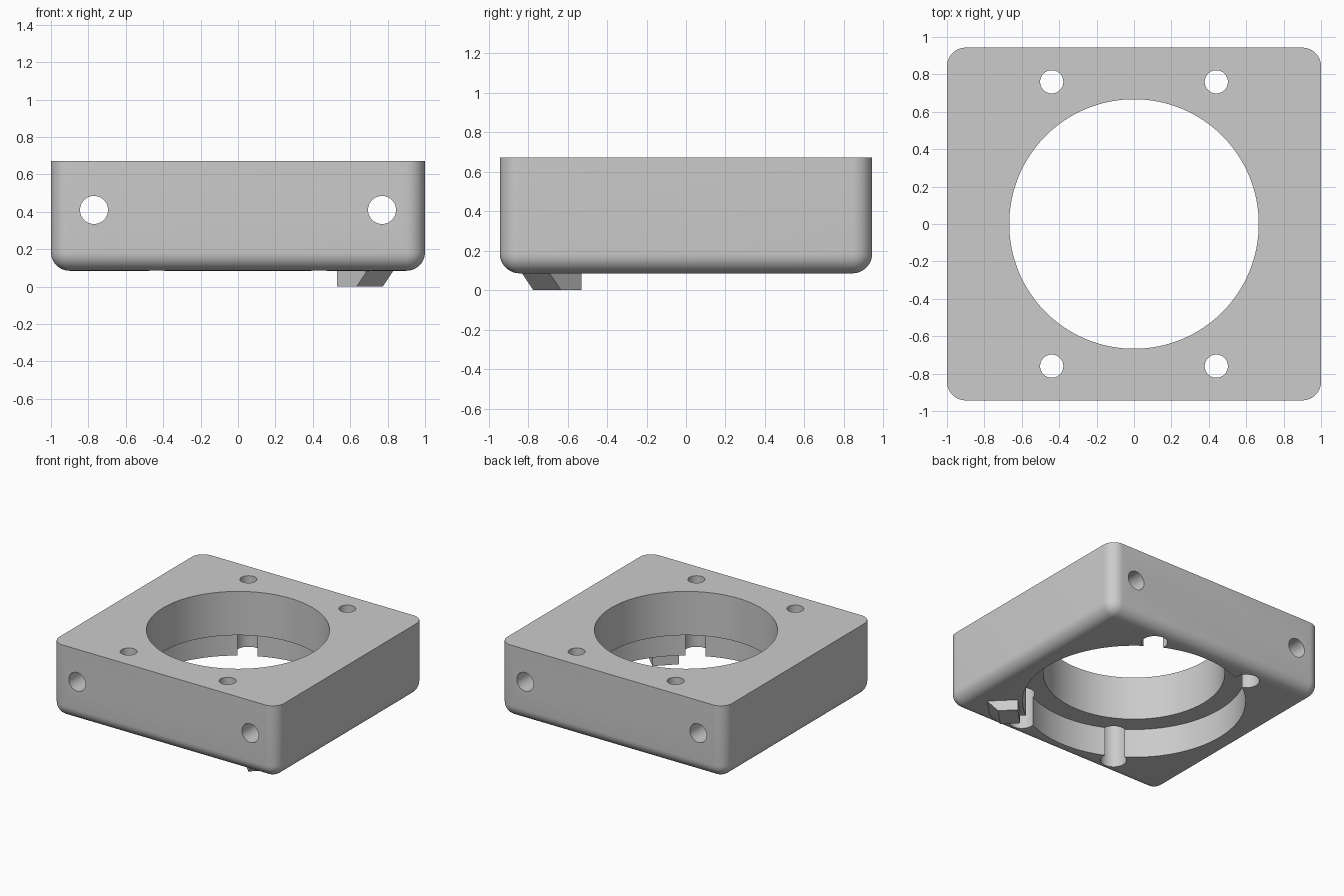
import bpy, bmesh
from math import pi
from mathutils import Vector, Matrix

scene = bpy.context.scene
cube = bpy.data.objects.get("Cube")
if cube:
    bpy.data.objects.remove(cube, do_unlink=True)

grey = bpy.data.materials.new("light_grey")
grey.use_nodes = True
grey.diffuse_color = (0.6, 0.6, 0.6, 1)
grey.node_tree.nodes["Principled BSDF"].inputs["Base Color"].default_value = (0.6, 0.6, 0.6, 1)

BOTTOM, TOP = 0.085, 0.672
HALF_Y = 0.943
ROUND = 0.1


def make_object(name, bm):
    mesh = bpy.data.meshes.new(name)
    bmesh.ops.recalc_face_normals(bm, faces=bm.faces)
    bm.to_mesh(mesh)
    bm.free()
    mesh.materials.append(grey)
    obj = bpy.data.objects.new(name, mesh)
    scene.collection.objects.link(obj)
    return obj


def activate(obj):
    bpy.ops.object.select_all(action='DESELECT')
    obj.select_set(True)
    bpy.context.view_layer.objects.active = obj


def drill(target, radius, start, end, segments=48):
    """Cut a round hole between two points."""
    a, b = Vector(start), Vector(end)
    turn = (b - a).to_track_quat('Z', 'Y').to_matrix().to_4x4()
    bm = bmesh.new()
    bmesh.ops.create_cone(bm, cap_ends=True, segments=segments, radius1=radius, radius2=radius,
                          depth=(b - a).length, matrix=Matrix.Translation((a + b) / 2) @ turn)
    cutter = make_object("hole_cutter", bm)
    cutter.hide_render = True
    mod = target.modifiers.new("hole", 'BOOLEAN')
    mod.operation = 'DIFFERENCE'
    mod.solver = 'EXACT'
    mod.object = cutter
    activate(target)
    bpy.ops.object.modifier_apply(modifier=mod.name)
    bpy.data.objects.remove(cutter, do_unlink=True)


# Housing block, rounded everywhere except around its flat top
bm = bmesh.new()
bmesh.ops.create_cube(bm, size=1)
for v in bm.verts:
    v.co = (v.co.x * 2, v.co.y * 2 * HALF_Y, TOP if v.co.z > 0 else BOTTOM)
edges = [e for e in bm.edges if not all(v.co.z == max(w.co.z for w in bm.verts) for v in e.verts)]
bmesh.ops.bevel(bm, geom=edges, offset=ROUND, segments=10, profile=0.5, affect='EDGES')
housing = make_object("housing", bm)

# Central bore and the wider recess underneath
drill(housing, 0.667, (0, 0, -0.2), (0, 0, 1), 128)
drill(housing, 0.82, (0, 0, -0.2), (0, 0, 0.32), 128)

# Vertical screw holes with head pockets from below
for x in (-0.44, 0.44):
    for y in (-0.76, 0.76):
        drill(housing, 0.062, (x, y, -0.2), (x, y, 1))
        drill(housing, 0.096, (x, y, -0.2), (x, y, 0.45))

# Cross holes running front to back
for x in (-0.77, 0.77):
    drill(housing, 0.075, (x, -1.2, 0.41), (x, 1.2, 0.41))

activate(housing)
bpy.ops.object.shade_smooth_by_angle(angle=pi / 6)

# Locating foot: a diagonal slab with a sloped outer end
profile = [(0.8485, 0), (0.995, 0), (1.075, BOTTOM), (1.075, BOTTOM + 0.01), (0.8485, BOTTOM + 0.01)]
bm = bmesh.new()
face = bm.faces.new([bm.verts.new((r, -0.099, z)) for r, z in profile])
side = bmesh.ops.extrude_face_region(bm, geom=[face])["geom"]
bmesh.ops.translate(bm, vec=(0, 0.198, 0), verts=[g for g in side if isinstance(g, bmesh.types.BMVert)])
bmesh.ops.rotate(bm, verts=bm.verts, matrix=Matrix.Rotation(-pi / 4, 3, 'Z'))
make_object("locating_foot", bm)
